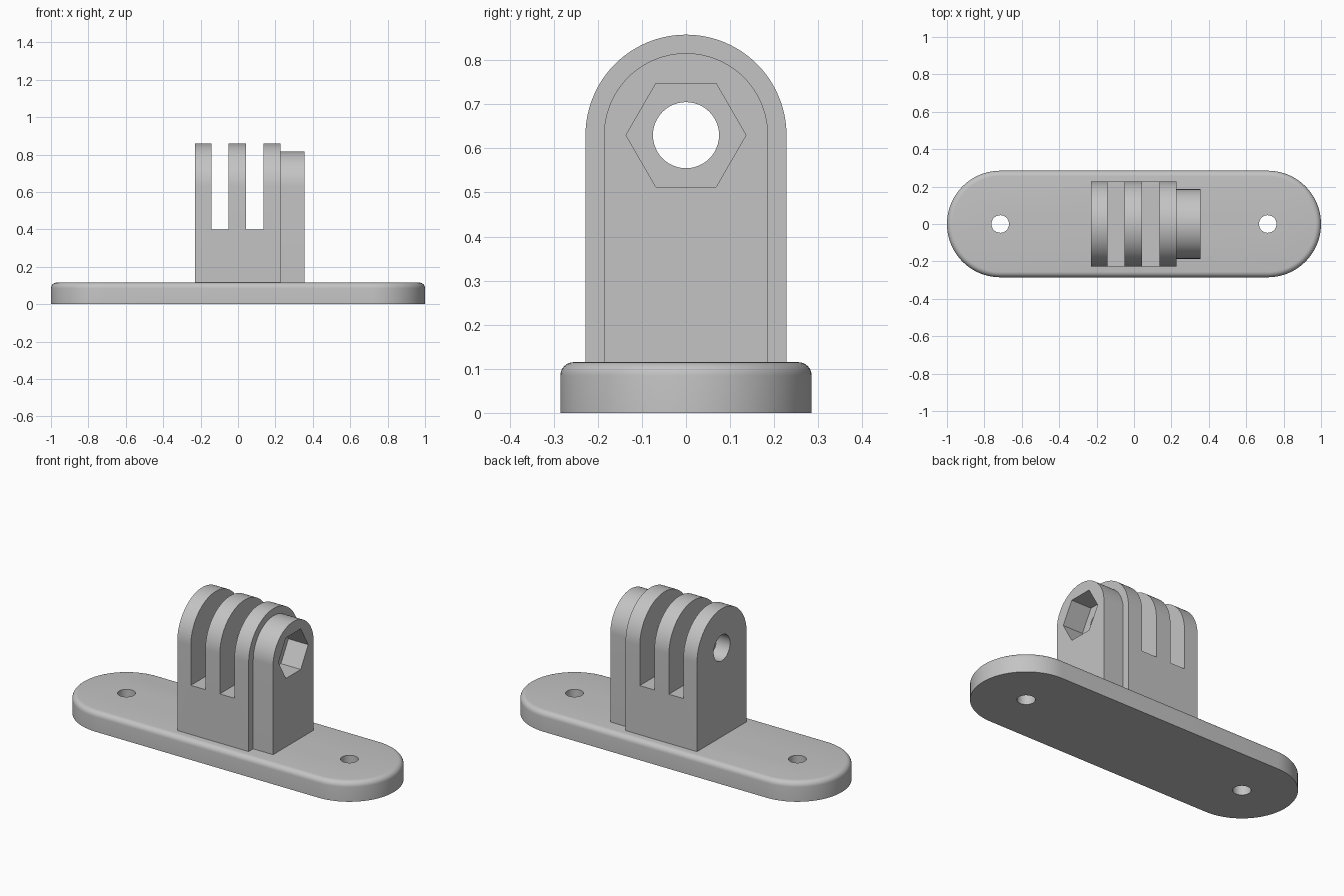
import bpy, bmesh, math
from mathutils import Vector

if "Cube" in bpy.data.objects:
    bpy.data.objects.remove(bpy.data.objects["Cube"])

grey = bpy.data.materials.new("grey plastic")
grey.diffuse_color = (0.55, 0.55, 0.55, 1)
grey.use_nodes = True
grey.node_tree.nodes["Principled BSDF"].inputs["Base Color"].default_value = grey.diffuse_color

PLATE_TOP = 0.115
PIVOT_Z = 0.63


def arc(cx, cy, r, a0, a1, n):
    return [(cx + r * math.cos(math.radians(a0 + (a1 - a0) * i / n)),
             cy + r * math.sin(math.radians(a0 + (a1 - a0) * i / n))) for i in range(n + 1)]


def ring(cx, cy, r, n):
    return arc(cx, cy, r, 0, 360, n)[:-1]


def loft(name, loops):
    """Skin a stack of matching closed loops and cap both ends."""
    bm = bmesh.new()
    rows = [[bm.verts.new(Vector(p)) for p in loop] for loop in loops]
    n = len(rows[0])
    for a, b in zip(rows, rows[1:]):
        for i in range(n):
            j = (i + 1) % n
            bm.faces.new((a[i], a[j], b[j], b[i]))
    bm.faces.new(rows[0][::-1])
    bm.faces.new(rows[-1])
    bmesh.ops.recalc_face_normals(bm, faces=bm.faces)
    mesh = bpy.data.meshes.new(name)
    bm.to_mesh(mesh)
    bm.free()
    mesh.materials.append(grey)
    ob = bpy.data.objects.new(name, mesh)
    bpy.context.collection.objects.link(ob)
    return ob


def along_x(name, profile, x0, x1):
    return loft(name, [[(x, y, z) for y, z in profile] for x in (x0, x1)])


def along_z(name, profile, z0, z1):
    return loft(name, [[(x, y, z) for x, y in profile] for z in (z0, z1)])


def cut(ob, cutters):
    bpy.context.view_layer.objects.active = ob
    for c in cutters:
        m = ob.modifiers.new("cut", 'BOOLEAN')
        m.operation = 'DIFFERENCE'
        m.solver = 'EXACT'
        m.object = c
        bpy.ops.object.modifier_apply(modifier=m.name)
        bpy.data.objects.remove(c)


def arch(r):
    return [(-r, PLATE_TOP), (r, PLATE_TOP)] + arc(0, PIVOT_Z, r, 0, 180, 48)


# Base plate: rounded-end slab with a rounded top edge and two screw holes
def stadium(r):
    return arc(0.715, 0, r, -90, 90, 40) + arc(-0.715, 0, r, 90, 270, 40)


R, F = 0.285, 0.03
layers = [(R, 0)]
for k in range(7):
    t = math.radians(15 * k)
    layers.append((R - F + F * math.cos(t), PLATE_TOP - F + F * math.sin(t)))
plate = loft("base_plate", [[(x, y, z) for x, y in stadium(r)] for r, z in layers])
cut(plate, [along_z("screw_cutter", ring(s * 0.715, 0, 0.047, 40), -0.1, 0.3) for s in (-1, 1)])

# Three-prong bracket: arched block with two slots and a pivot hole
bracket = along_x("prong_bracket", arch(0.228), -0.23, 0.228)
slot = [(-0.4, 0.4), (0.4, 0.4), (0.4, 1.0), (-0.4, 1.0)]
cut(bracket, [along_x("slot_cutter", slot, a, b) for a, b in ((-0.143, -0.05), (0.043, 0.137))]
    + [along_x("pivot_cutter", ring(0, PIVOT_Z, 0.075, 48), -0.5, 0.5)])

# Nut boss: smaller arched block with a hexagonal pocket
boss = along_x("nut_boss", arch(0.186), 0.228, 0.355)
cut(boss, [along_x("hex_cutter", ring(0, PIVOT_Z, 0.136, 6), 0.1, 0.5)])

# Smooth curved walls, keep hard edges crisp
for ob in (plate, bracket, boss):
    bpy.ops.object.select_all(action='DESELECT')
    ob.select_set(True)
    bpy.context.view_layer.objects.active = ob
    bpy.ops.object.shade_smooth_by_angle(angle=math.radians(30))
